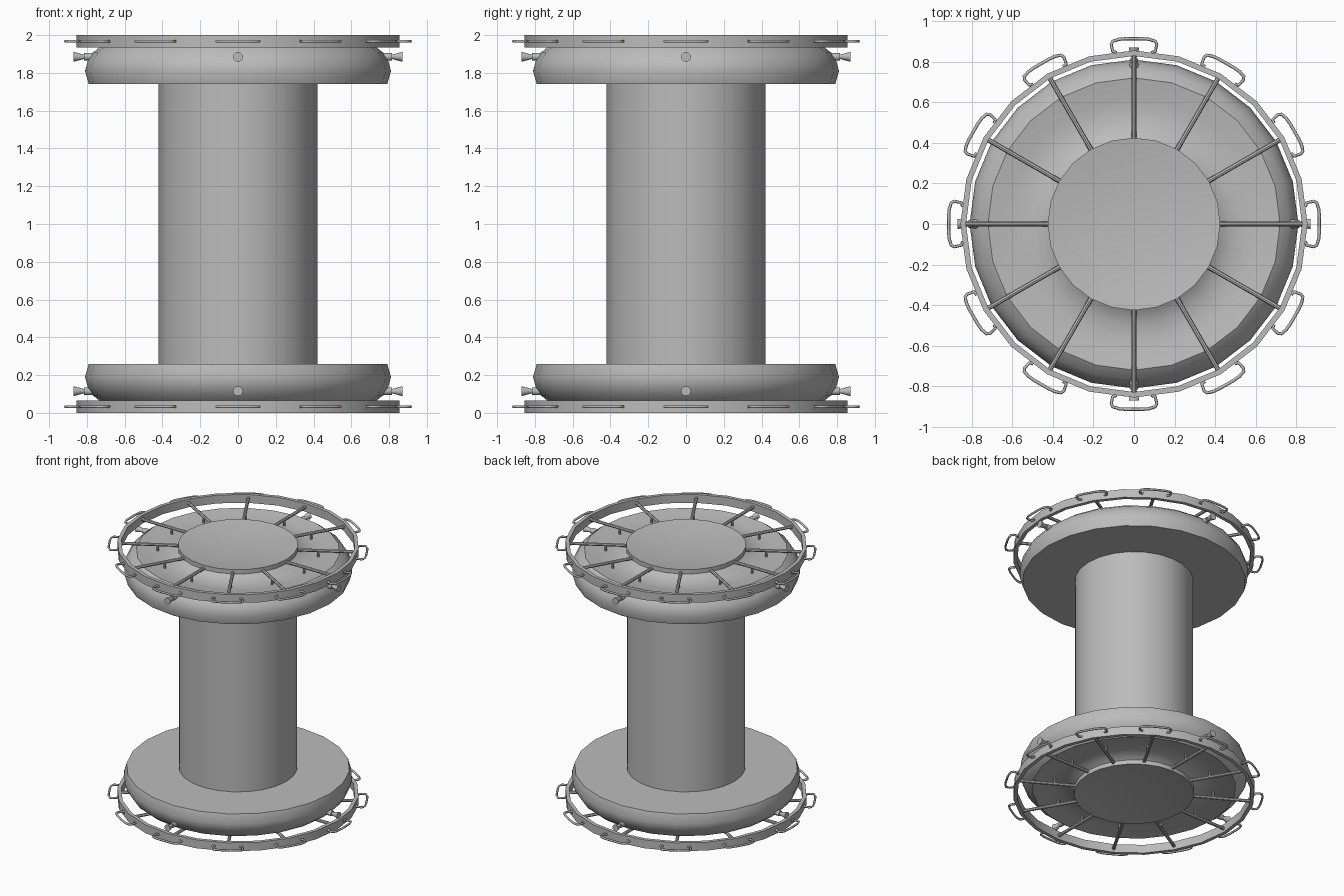
import bpy, bmesh
from math import cos, sin, pi, radians
from mathutils import Matrix, Vector

cube = bpy.data.objects.get("Cube")
if cube:
    bpy.data.objects.remove(cube)

SIDES = 24
grey = bpy.data.materials.new("station grey")
grey.use_nodes = True
grey.diffuse_color = (0.5, 0.5, 0.5, 1)
grey.node_tree.nodes["Principled BSDF"].inputs["Base Color"].default_value = (0.5, 0.5, 0.5, 1)


def place(name, data, mirrored=True):
    """Put data at mid height and mirror it to the other end."""
    ob = bpy.data.objects.new(name, data)
    bpy.context.collection.objects.link(ob)
    ob.location.z = 1
    data.materials.append(grey)
    if mirrored:
        mod = ob.modifiers.new("both ends", 'MIRROR')
        mod.use_axis = (False, False, True)
    return ob


def from_bmesh(name, bm, mirrored=True):
    bmesh.ops.recalc_face_normals(bm, faces=bm.faces)
    mesh = bpy.data.meshes.new(name)
    bm.to_mesh(mesh)
    bm.free()
    ob = place(name, mesh, mirrored)
    bpy.ops.object.select_all(action='DESELECT')
    ob.select_set(True)
    bpy.context.view_layer.objects.active = ob
    bpy.ops.object.shade_smooth_by_angle(angle=radians(32))
    return ob


def lathe(name, profile, mirrored=True, closed=False):
    """Turn a (radius, height) profile around the vertical axis."""
    bm = bmesh.new()
    verts = [bm.verts.new((r, 0, h)) for r, h in profile]
    pairs = list(zip(verts, verts[1:]))
    if closed:
        pairs.append((verts[-1], verts[0]))
    edges = [bm.edges.new(p) for p in pairs]
    bmesh.ops.spin(bm, geom=verts + edges, cent=(0, 0, 0), axis=(0, 0, 1),
                   angle=2 * pi, steps=SIDES, use_merge=True)
    bmesh.ops.remove_doubles(bm, verts=bm.verts, dist=0.0005)
    return from_bmesh(name, bm, mirrored)


def rod(bm, start, end, r1, r2, segments=8):
    """Add a tapered rod between two points."""
    a, b = Vector(start), Vector(end)
    turn = (b - a).to_track_quat('Z', 'Y').to_matrix().to_4x4()
    bmesh.ops.create_cone(bm, cap_ends=True, segments=segments, radius1=r1, radius2=r2,
                          depth=(b - a).length, matrix=Matrix.Translation((a + b) / 2) @ turn)


def polar(r, angle, h):
    return (r * cos(angle), r * sin(angle), h)


# Central column and the two end drums
lathe("column", [(0.42, -0.745), (0.42, 0.745)], mirrored=False)
lathe("end_drum", [(0.4, 0.74), (0.79, 0.74), (0.81, 0.81), (0.795, 0.865), (0.765, 0.91),
                   (0.72, 0.945), (0.62, 0.928), (0.56, 0.923), (0.5, 0.93),
                   (0.45, 0.945), (0.42, 0.965)])
lathe("hub_cap", [(0.41, 0.94), (0.425, 0.955), (0.425, 0.995), (0.32, 0.98),
                  (0.18, 0.968), (0, 0.963)])

# Outer hoop
lathe("hoop", [(0.855, 0.935), (0.855, 1), (0.828, 1), (0.828, 0.935)], closed=True)

# Spokes with small support posts
spokes, posts = bmesh.new(), bmesh.new()
for i in range(12):
    a = i * pi / 6
    rod(spokes, polar(0.41, a, 0.97), polar(0.835, a, 0.97), 0.012, 0.012)
    rod(posts, polar(0.57, a, 0.915), polar(0.57, a, 0.97), 0.009, 0.009)
from_bmesh("spokes", spokes)
from_bmesh("support_posts", posts)

# Thruster nozzles on four sides
nozzles = bmesh.new()
for i in range(4):
    a = i * pi / 2
    rod(nozzles, polar(0.76, a, 0.885), polar(0.815, a, 0.885), 0.022, 0.02, 12)
    rod(nozzles, polar(0.81, a, 0.885), polar(0.87, a, 0.885), 0.01, 0.026, 12)
from_bmesh("thruster_nozzles", nozzles)

# Bent grab handles around the hoop
handles = bpy.data.curves.new("grab_handles", 'CURVE')
handles.dimensions = '3D'
handles.bevel_depth = 0.008
handles.bevel_resolution = 1
handles.use_fill_caps = True
half = [(0.085, 0.845), (0.105, 0.85), (0.112, 0.885), (0.105, 0.9), (0.075, 0.91), (0.04, 0.913)]
path = half + [(-t, r) for t, r in reversed(half)]
for i in range(12):
    turn = Matrix.Rotation(i * pi / 6, 3, 'Z')
    spline = handles.splines.new('POLY')
    spline.points.add(len(path) - 1)
    for point, (t, r) in zip(spline.points, path):
        point.co = (*(turn @ Vector((r, t, 0.967))), 1)
place("grab_handles", handles)
